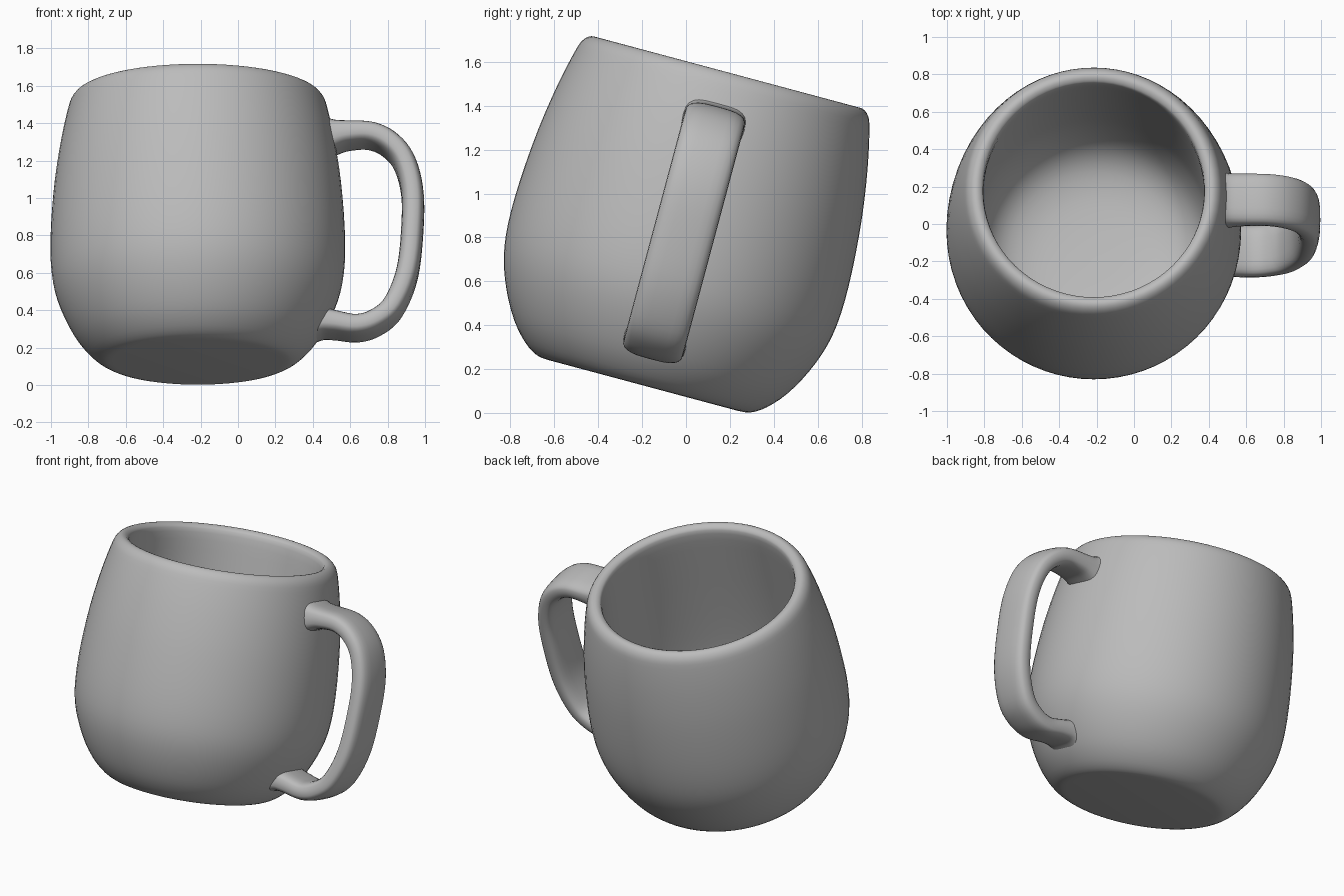
import bpy, bmesh, math
from mathutils import Vector, Matrix

if "Cube" in bpy.data.objects:
    bpy.data.objects.remove(bpy.data.objects["Cube"])

TILT = math.radians(-15)
BASE = Matrix.Translation((-0.215, -0.195, 0.125)) @ Matrix.Rotation(TILT, 4, 'X')

grey = bpy.data.materials.new("warm grey ceramic")
grey.diffuse_color = (0.5, 0.5, 0.5, 1)
grey.use_nodes = True
grey.node_tree.nodes["Principled BSDF"].inputs["Base Color"].default_value = grey.diffuse_color


def smooth_path(pts, steps):
    """Catmull-Rom curve through the points."""
    p = [Vector(q) for q in pts]
    p = [2 * p[0] - p[1]] + p + [2 * p[-1] - p[-2]]
    out = []
    for i in range(1, len(p) - 2):
        a, b, c, d = p[i - 1:i + 3]
        for s in range(steps):
            t = s / steps
            out.append(0.5 * (2 * b + (c - a) * t + (2 * a - 5 * b + 4 * c - d) * t * t
                              + (3 * b - a - 3 * c + d) * t ** 3))
    return out + [p[-2]]


def skin(name, rings):
    """Join closed rings of points into a capped tube."""
    bm = bmesh.new()
    loops = [[bm.verts.new(v) for v in ring] for ring in rings]
    n = len(loops[0])
    for a, b in zip(loops, loops[1:]):
        for i in range(n):
            j = (i + 1) % n
            bm.faces.new((a[i], a[j], b[j], b[i]))
    bm.faces.new(loops[0][::-1])
    bm.faces.new(loops[-1])
    bmesh.ops.recalc_face_normals(bm, faces=bm.faces)
    mesh = bpy.data.meshes.new(name)
    bm.to_mesh(mesh)
    bm.free()
    mesh.materials.append(grey)
    obj = bpy.data.objects.new(name, mesh)
    obj.matrix_world = BASE
    bpy.context.collection.objects.link(obj)
    bpy.ops.object.select_all(action='DESELECT')
    obj.select_set(True)
    bpy.context.view_layer.objects.active = obj
    bpy.ops.object.shade_smooth_by_angle(angle=math.radians(40))
    return obj


# Mug body: outer wall, rounded rim, inner wall and bowl floor (radius, height)
profile = [(0.45, 0.0), (0.505, 0.008), (0.57, 0.05), (0.645, 0.135), (0.715, 0.26),
           (0.765, 0.40), (0.786, 0.55), (0.785, 0.75), (0.765, 1.0), (0.732, 1.22),
           (0.695, 1.39), (0.673, 1.45), (0.64, 1.477), (0.607, 1.47), (0.59, 1.43),
           (0.597, 1.25), (0.612, 0.95), (0.622, 0.65), (0.617, 0.45), (0.575, 0.28),
           (0.49, 0.175), (0.36, 0.12), (0.2, 0.10), (0.02, 0.095)]
SEG = 72
rings = [[(r * math.cos(k * math.tau / SEG), r * math.sin(k * math.tau / SEG), h)
          for k in range(SEG)] for r, h in smooth_path(profile, 3)]
skin("mug_body", rings)

# Handle: flat rounded strap, flared where it meets the wall (distance, height)
strap = [(0.66, 1.235), (0.72, 1.24), (0.80, 1.25), (0.92, 1.25), (1.02, 1.205),
         (1.10, 1.11), (1.145, 0.95), (1.148, 0.75), (1.12, 0.49), (1.045, 0.30),
         (0.95, 0.215), (0.85, 0.185), (0.74, 0.20), (0.67, 0.21), (0.61, 0.21)]
path = smooth_path(strap, 5)
rings = []
for i, p in enumerate(path):
    t = (path[min(i + 1, len(path) - 1)] - path[max(i - 1, 0)]).normalized()
    n = Vector((-t.y, t.x))
    top = p.y > 0.7
    flare = math.exp(-(p.x - (0.66 if top else 0.61)) / 0.06)
    half_w = 0.14 + 0.01 * flare
    half_t = 0.06 + (0.08 if top else 0.04) * flare
    ring = []
    for k in range(24):
        c, s = math.cos(k * math.tau / 24), math.sin(k * math.tau / 24)
        y = half_w * math.copysign(abs(c) ** 0.65, c)
        q = p + n * half_t * math.copysign(abs(s) ** 0.65, s)
        ring.append((q.x, y, q.y))
    rings.append(ring)
skin("handle", rings)
